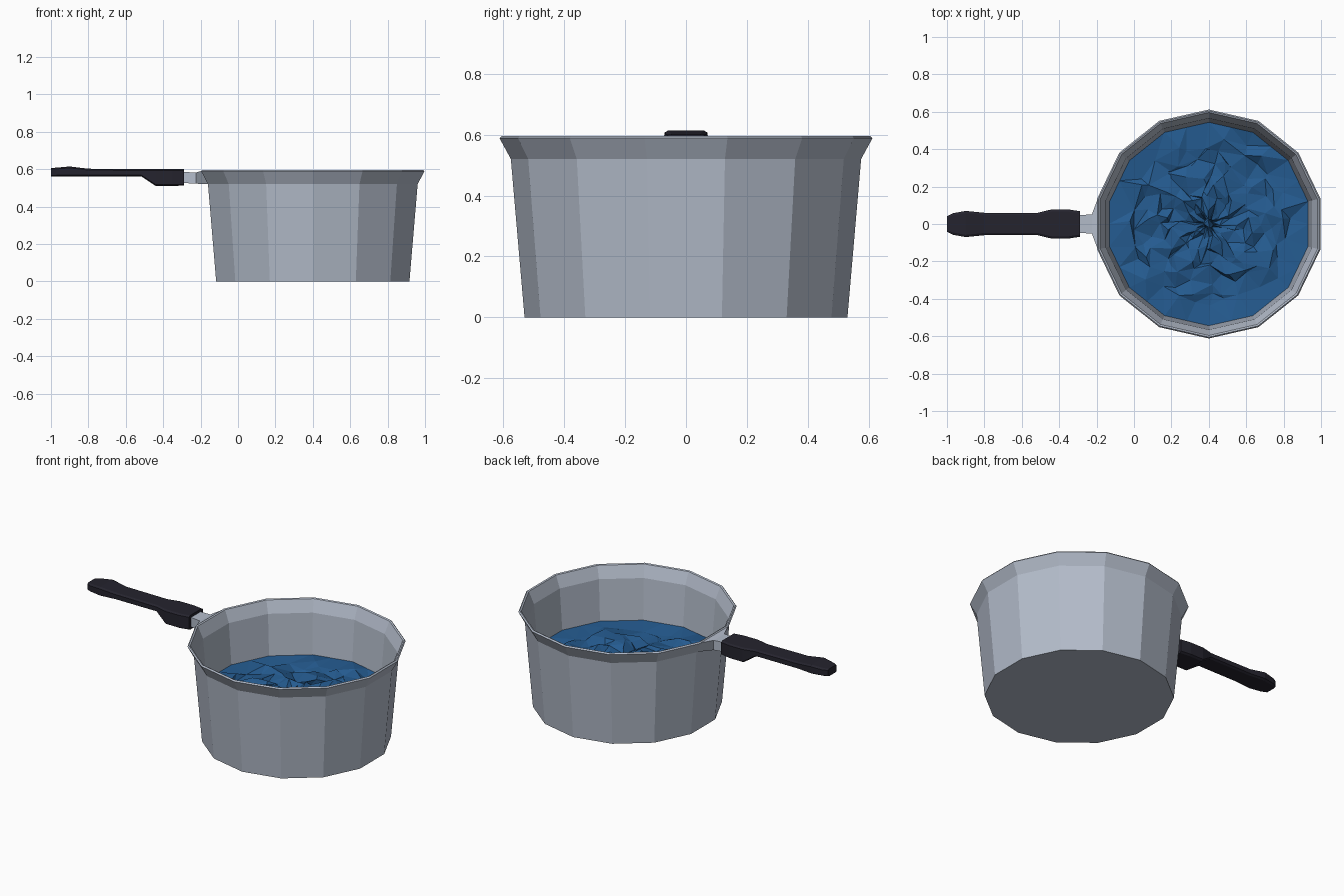
import bpy, math, random

if "Cube" in bpy.data.objects:
    bpy.data.objects.remove(bpy.data.objects["Cube"])
random.seed(4)
CX, SIDES = 0.4, 14


def material(name, rgb):
    m = bpy.data.materials.new(name)
    m.diffuse_color = (*rgb, 1)
    m.use_nodes = True
    m.node_tree.nodes["Principled BSDF"].inputs["Base Color"].default_value = m.diffuse_color
    return m


def loft(name, rings, mat, cap_start=True, cap_end=True):
    """Join equal-length closed rings with quads, cap the ends."""
    n = len(rings[0])
    verts = [p for r in rings for p in r]
    faces = [(i * n + k, i * n + (k + 1) % n, (i + 1) * n + (k + 1) % n, (i + 1) * n + k)
             for i in range(len(rings) - 1) for k in range(n)]
    if cap_start:
        faces.append(tuple(reversed(range(n))))
    if cap_end:
        faces.append(tuple(range(len(verts) - n, len(verts))))
    me = bpy.data.meshes.new(name)
    me.from_pydata(verts, [], faces)
    me.materials.append(mat)
    ob = bpy.data.objects.new(name, me)
    bpy.context.collection.objects.link(ob)
    return ob


def circle(r, z, n=SIDES):
    return [(CX + r * math.cos(math.pi / 2 + k * 2 * math.pi / n),
             r * math.sin(math.pi / 2 + k * 2 * math.pi / n), z) for k in range(n)]


def section(x, w, z0, z1, c):
    """Chamfered rectangle across the handle."""
    a, b = w - c, c * 0.6
    return [(x, a, z0), (x, w, z0 + b), (x, w, z1 - b), (x, a, z1),
            (x, -a, z1), (x, -w, z1 - b), (x, -w, z0 + b), (x, -a, z0)]


steel = material("steel", (0.45, 0.50, 0.59))
black = material("black_plastic", (0.018, 0.017, 0.027))
blue = material("water_blue", (0.018, 0.105, 0.28))

# Pot: outer wall, flared rim, inner wall and floor
loft("pot", [circle(r, z) for r, z in [
    (0.53, 0), (0.575, 0.52), (0.612, 0.588), (0.605, 0.596), (0.596, 0.592),
    (0.565, 0.52), (0.522, 0.015)]], steel)

# Metal bracket widening into the rim
loft("handle_bracket", [
    [(-0.31, 0.045, 0.527), (-0.31, 0.045, 0.585), (-0.31, -0.045, 0.585), (-0.31, -0.045, 0.527)],
    [(-0.225, 0.052, 0.522), (-0.225, 0.052, 0.582), (-0.225, -0.052, 0.582), (-0.225, -0.052, 0.522)],
    [(-0.158, 0.125, 0.52), (-0.194, 0.135, 0.59), (-0.194, -0.135, 0.59), (-0.158, -0.125, 0.52)]],
    steel)

# Black grip: x, half width, bottom, top, chamfer
loft("handle_grip", [section(*s) for s in [
    (-0.288, 0.068, 0.512, 0.600, 0.012), (-0.35, 0.078, 0.510, 0.600, 0.012),
    (-0.44, 0.078, 0.510, 0.600, 0.012), (-0.515, 0.060, 0.560, 0.600, 0.012),
    (-0.80, 0.060, 0.560, 0.602, 0.012), (-0.90, 0.070, 0.560, 0.614, 0.012),
    (-0.97, 0.057, 0.560, 0.608, 0.012), (-1.0, 0.042, 0.560, 0.605, 0.010)]], black)

# Water: calm edge, choppy faceted middle
LEVEL, N = 0.27, 28
edge = circle(0.547, LEVEL)
outer = []
for k in range(SIDES):
    a, b = edge[k], edge[(k + 1) % SIDES]
    outer += [a, tuple((p + q) / 2 for p, q in zip(a, b))]
rings = [outer]
for r in (0.43, 0.37, 0.31, 0.25, 0.19, 0.13, 0.07, 0.025):
    j = min(0.035, r * 0.2)
    rings.append([(x + random.uniform(-j, j), y + random.uniform(-j, j),
                   z + random.uniform(-0.022, 0.022)) for x, y, z in circle(r, LEVEL, N)])
water = loft("water", rings, blue, cap_start=False)
tri = water.modifiers.new("facets", 'TRIANGULATE')
